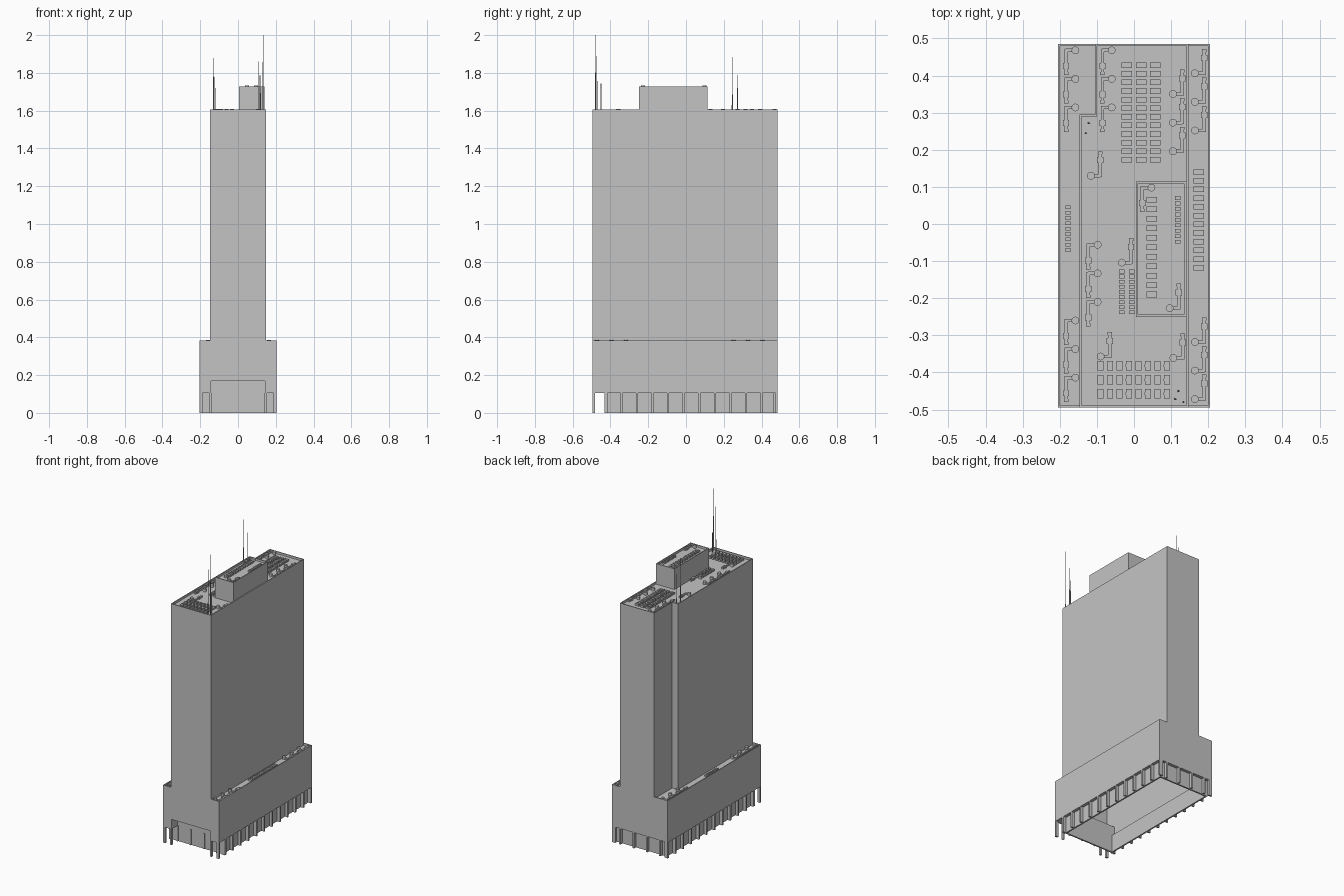
import bpy, bmesh
from mathutils import Matrix, Vector

if "Cube" in bpy.data.objects:
    bpy.data.objects.remove(bpy.data.objects["Cube"], do_unlink=True)

grey = bpy.data.materials.new("concrete_grey")
grey.use_nodes = True
COLOUR = (0.55, 0.55, 0.55, 1)
grey.diffuse_color = COLOUR
grey.node_tree.nodes["Principled BSDF"].inputs["Base Color"].default_value = COLOUR


def finish(name, bm):
    bmesh.ops.recalc_face_normals(bm, faces=bm.faces)
    mesh = bpy.data.meshes.new(name)
    bm.to_mesh(mesh)
    bm.free()
    mesh.materials.append(grey)
    obj = bpy.data.objects.new(name, mesh)
    bpy.context.collection.objects.link(obj)
    return obj


def box(bm, x0, x1, y0, y1, z0, z1):
    size = Matrix.Diagonal((abs(x1 - x0), abs(y1 - y0), z1 - z0, 1))
    mid = Matrix.Translation(((x0 + x1) / 2, (y0 + y1) / 2, (z0 + z1) / 2))
    bmesh.ops.create_cube(bm, size=1, matrix=mid @ size)


def block(bm, x, y, z, w, d, h):
    box(bm, x - w / 2, x + w / 2, y - d / 2, y + d / 2, z, z + h)


def rod(bm, x, y, z, r0, r1, h, sides=8):
    bmesh.ops.create_cone(bm, cap_ends=True, segments=sides, radius1=r0, radius2=r1,
                          depth=h, matrix=Matrix.Translation((x, y, z + h / 2)))


def parapet_block(name, outline, z0, z1, rim=0.008, drop=0.014):
    """Extruded outline whose roof is sunk behind a thin parapet."""
    bm = bmesh.new()
    base = bm.faces.new([bm.verts.new((x, y, z0)) for x, y in outline])
    up = bmesh.ops.extrude_face_region(bm, geom=[base], use_keep_orig=True)["geom"]
    bmesh.ops.translate(bm, vec=(0, 0, z1 - z0),
                        verts=[v for v in up if isinstance(v, bmesh.types.BMVert)])
    bmesh.ops.recalc_face_normals(bm, faces=bm.faces)
    top = max(bm.faces, key=lambda f: f.calc_center_median().z)
    bmesh.ops.inset_region(bm, faces=[top], thickness=rim)
    bmesh.ops.inset_region(bm, faces=[top], thickness=0.0003, depth=-drop)
    return finish(name, bm)


def rect(x0, x1, y0, y1):
    return [(x0, y0), (x1, y0), (x1, y1), (x0, y1)]


W, Y0, Y1 = 0.205, -0.495, 0.485      # podium half width, front and back
IN, LOBBY = 0.185, -0.425             # recessed ground floor wall, lobby wall
ARCH, DOOR, DECK = 0.105, 0.17, 0.355
T = 0.01

# Paving: a thin ring with rounded corners
bm = bmesh.new()
face = bm.faces.new([bm.verts.new((x, y, 0)) for x, y in rect(-0.23, 0.23, -0.505, 0.505)])
bmesh.ops.inset_region(bm, faces=[face], thickness=0.035)
bmesh.ops.delete(bm, geom=[face], context="FACES")
up = bmesh.ops.extrude_face_region(bm, geom=bm.faces[:], use_keep_orig=True)["geom"]
bmesh.ops.translate(bm, vec=(0, 0, 0.005),
                    verts=[v for v in up if isinstance(v, bmesh.types.BMVert)])
corners = [e for e in bm.edges if abs(e.verts[0].co.z - e.verts[1].co.z) > 0.001
           and abs(e.verts[0].co.x) > 0.22]
bmesh.ops.bevel(bm, geom=corners, offset=0.012, segments=3, affect="EDGES", profile=0.5)
finish("paving", bm)

# Podium walls, hollow inside, with a tall entrance opening at the front
bm = bmesh.new()
D = 0.143
for s in (-1, 1):
    box(bm, s * W, s * (W - T), Y0, Y1, ARCH, DECK)
    box(bm, s * W, s * D, Y0, Y0 + T, ARCH, DECK)
    box(bm, s * W, s * D, Y0, LOBBY, ARCH, ARCH + T)        # low lobby ceiling
    box(bm, s * D, s * (D + T / 2), Y0, LOBBY, ARCH, DOOR)  # entrance cheek
    box(bm, s * W, s * (IN - T), LOBBY, Y1, ARCH, ARCH + T)   # ledge
box(bm, -D, D, Y0, Y0 + T, DOOR, DECK)
box(bm, -D, D, Y0, LOBBY, DOOR, DOOR + T)
box(bm, -W, W, Y1 - T, Y1, ARCH, DECK)
box(bm, -W, W, Y1 - 0.03, Y1, ARCH, ARCH + T)
finish("podium_walls", bm)

# Recessed ground floor walls
bm = bmesh.new()
for s in (-1, 1):
    box(bm, s * IN, s * (IN - T), LOBBY, Y1 - 0.02, 0, ARCH)
box(bm, -IN, IN, Y1 - 0.03, Y1 - 0.02, 0, ARCH)
box(bm, -W, W, LOBBY, LOBBY + T, 0, DOOR + T)
box(bm, -D, D, LOBBY - 0.005, LOBBY, ARCH, DOOR)
finish("ground_floor_walls", bm)

# Arcade columns
bm = bmesh.new()
CW = 0.011
for s in (-1, 1):
    block(bm, s * (W - 0.008), Y0 + 0.006, 0, 0.016, 0.012, ARCH)
    for i in range(12):
        y = min(LOBBY + i * 0.0825, Y1 - CW / 2)
        box(bm, s * (IN - 0.005), s * W, y - CW / 2, y + CW / 2, 0, ARCH)
    block(bm, s * 0.147, Y0 + 0.006, 0, CW, 0.012, ARCH)
    for x in (0.049, 0.147):
        block(bm, s * x, LOBBY - 0.003, 0, CW, 0.006, ARCH)
        block(bm, s * x, Y1 - 0.011, 0, CW, 0.022, ARCH)
finish("arcade_columns", bm)

# Roofed masses: podium deck, tower with a notched back corner, penthouse
parapet_block("podium_deck", rect(-W, W, Y0, Y1), DECK, 0.383)
parapet_block("tower", [(-0.147, Y0), (0.147, Y0), (0.147, Y1), (-0.105, Y1),
                        (-0.105, 0.295), (-0.147, 0.295)], DECK, 1.605)
parapet_block("penthouse", rect(0.005, 0.141, -0.25, 0.115), 1.58, 1.728)
LOW, ROOF, HIGH = 0.369, 1.591, 1.714


# Roof ventilation units in regular rows
def vents(name, xs, y0, y1, rows, z, w, d, h=0.012):
    bm = bmesh.new()
    for x in xs:
        for i in range(rows):
            y = y0 + (y1 - y0) * i / (rows - 1)
            block(bm, x, y, z, w, d, h)
            rod(bm, x - w / 5, y, z + h, d / 4, d / 4, 0.002, 6)
    finish(name, bm)


vents("back_roof_vents", (-0.02, 0.02, 0.057), 0.173, 0.428, 12, ROOF, 0.028, 0.015)
vents("front_roof_vents", [-0.09 + i * 0.0255 for i in range(8)],
      -0.457, -0.382, 3, ROOF, 0.016, 0.026)
vents("small_roof_vents", (-0.033, -0.006), -0.238, -0.128, 9, ROOF, 0.014, 0.01)
vents("penthouse_vents", (0.048,), -0.19, 0.065, 11, HIGH, 0.028, 0.015)
vents("small_penthouse_vents", (0.118,), -0.048, 0.07, 9, HIGH, 0.014, 0.01)
vents("right_podium_vents", (0.175,), -0.118, 0.14, 12, LOW, 0.028, 0.015)
vents("left_podium_vents", (-0.178,), -0.07, 0.045, 9, LOW, 0.014, 0.01)


# Duct runs: a bent pipe ending in a round fan; turn = -1 rotates it half round
def ducts(name, x, y, count, turn, z):
    bm = bmesh.new()
    for i in range(count):
        fy = y - turn * i * 0.077
        block(bm, x, fy - turn * 0.029, z + 0.002, 0.009, 0.066, 0.009)
        block(bm, x + turn * 0.011, fy, z + 0.002, 0.024, 0.009, 0.009)
        block(bm, x, fy - turn * 0.042, z, 0.017, 0.016, 0.014)
        block(bm, x, fy - turn * 0.062, z, 0.012, 0.008, 0.012)
        rod(bm, x + turn * 0.025, fy, z, 0.0105, 0.0105, 0.018, 12)
    finish(name, bm)


ducts("left_back_podium_ducts", -0.183, 0.468, 3, 1, LOW)
ducts("left_front_podium_ducts", -0.183, -0.26, 3, 1, LOW)
ducts("right_back_podium_ducts", 0.189, 0.252, 3, -1, LOW)
ducts("right_front_podium_ducts", 0.189, -0.472, 3, -1, LOW)
ducts("back_left_roof_ducts", -0.085, 0.468, 3, 1, ROOF)
ducts("back_right_roof_ducts", 0.13, 0.196, 3, -1, ROOF)
ducts("left_roof_ducts", -0.123, -0.056, 3, 1, ROOF)
ducts("notch_roof_duct", -0.091, 0.13, 1, -1, ROOF)
ducts("middle_roof_duct", -0.008, -0.104, 1, -1, ROOF)
ducts("front_left_roof_duct", -0.065, -0.357, 1, -1, ROOF)
ducts("front_right_roof_duct", 0.131, -0.361, 1, -1, ROOF)
ducts("penthouse_back_duct", 0.022, 0.098, 1, 1, HIGH)
ducts("penthouse_front_duct", 0.121, -0.227, 1, -1, HIGH)

# Antenna masts, stepped thinner towards the tip
bm = bmesh.new()
for x, y, top in ((-0.13, 0.245, 1.885), (-0.122, 0.272, 1.79), (0.12, -0.45, 1.79),
                  (0.111, -0.472, 1.89), (0.133, -0.48, 2.0)):
    h = top - ROOF
    rod(bm, x, y, ROOF, 0.003, 0.002, h * 0.65)
    rod(bm, x, y, ROOF + h * 0.65, 0.0015, 0.001, h * 0.35)
finish("antenna_masts", bm)
